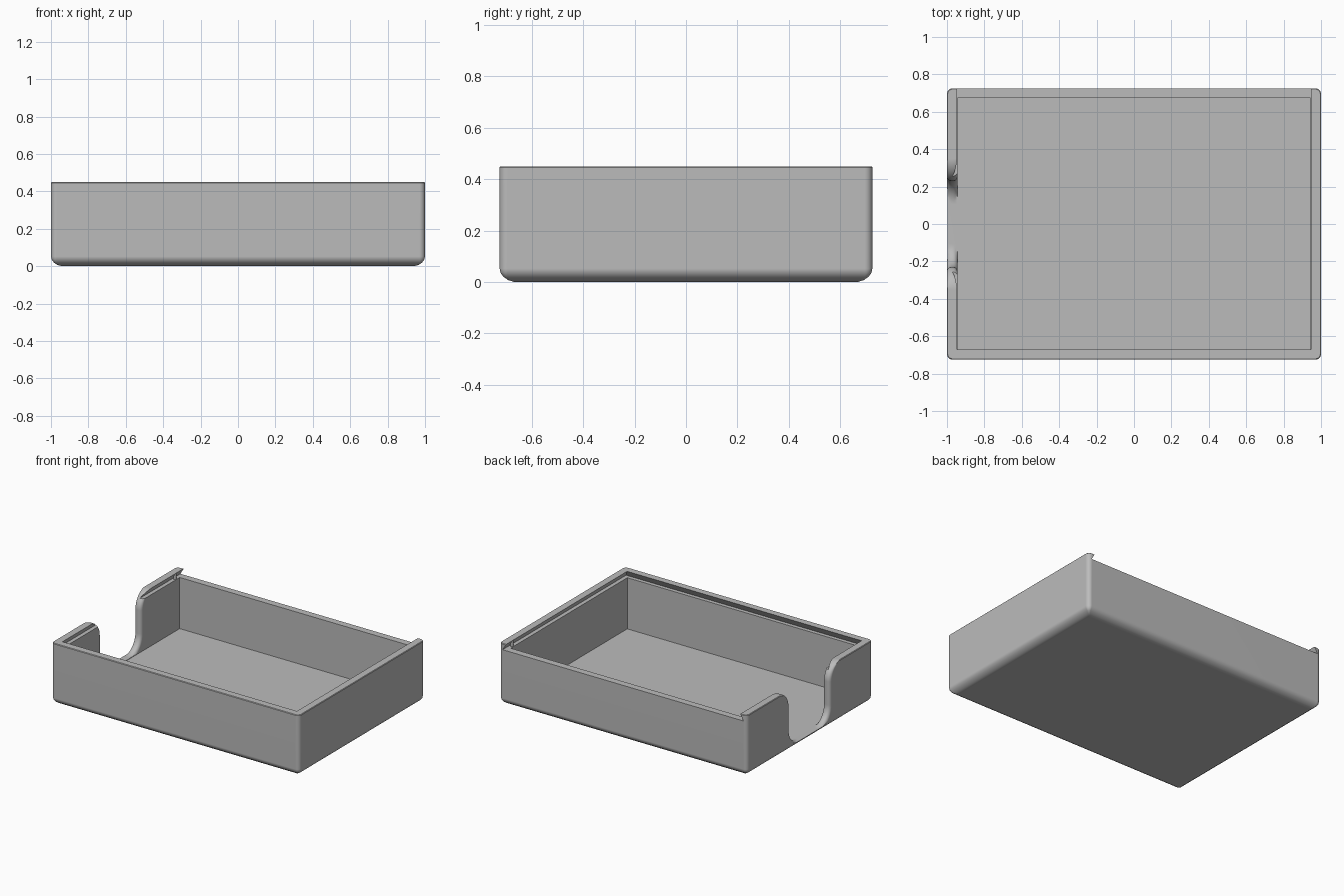
import bpy, bmesh, math

if "Cube" in bpy.data.objects:
    bpy.data.objects.remove(bpy.data.objects["Cube"], do_unlink=True)

HX, HY, TOP = 1.0, 0.725, 0.45      # outer half sizes and height
IX, FRONT, BACK = 0.943, -0.67, 0.675  # inside faces of the walls
FLOOR, LEDGE = 0.032, 0.405         # floor level, bottom of the lid groove

grey = bpy.data.materials.new("grey_plastic")
grey.use_nodes = True
grey.diffuse_color = (0.5, 0.5, 0.5, 1)
grey.node_tree.nodes["Principled BSDF"].inputs["Base Color"].default_value = (0.5, 0.5, 0.5, 1)


def loft(name, rings):
    """Solid through matching closed rings of points, capped at both ends."""
    bm = bmesh.new()
    rows = [[bm.verts.new(p) for p in ring] for ring in rings]
    n = len(rows[0])
    for a, b in zip(rows, rows[1:]):
        for i in range(n):
            j = (i + 1) % n
            bm.faces.new((a[i], a[j], b[j], b[i]))
    bm.faces.new(rows[0])
    bm.faces.new(rows[-1])
    bmesh.ops.recalc_face_normals(bm, faces=bm.faces)
    mesh = bpy.data.meshes.new(name)
    bm.to_mesh(mesh)
    bm.free()
    mesh.materials.append(grey)
    ob = bpy.data.objects.new(name, mesh)
    bpy.context.collection.objects.link(ob)
    return ob


def rounded_rect(inset, z, seg=6):
    r = max(0.03 - inset, 0.01)
    cx, cy = HX - inset - r, HY - inset - r
    ring = []
    for q, (sx, sy) in enumerate([(1, 1), (-1, 1), (-1, -1), (1, -1)]):
        for k in range(seg + 1):
            a = math.pi / 2 * (q + k / seg)
            ring.append((sx * cx + r * math.cos(a), sy * cy + r * math.sin(a), z))
    return ring


def rect(hx, y0, y1, z):
    return [(-hx, y0, z), (hx, y0, z), (hx, y1, z), (-hx, y1, z)]


def notch_ring(x, d, seg=10):
    """S-sided thumb notch outline, widened by d for the rounded rim."""
    half = [(0.35, 0.55)]
    for k in range(seg + 1):
        t = math.pi / 2 * k / seg
        r = 0.12 - d * math.sin(t)
        half.append((0.35 - r * math.sin(t), 0.33 + r * math.cos(t)))
    for k in range(seg + 1):
        t = math.pi / 2 * k / seg
        r = 0.125 + d
        half.append((0.105 + r * math.cos(t), max(0.16 - r * math.sin(t), 0.035)))
    return [(x, y, z) for y, z in half] + [(x, -y, z) for y, z in reversed(half)]


# Tray body with softened bottom edge
tray = loft("tray", [rounded_rect(i, z) for i, z in
                     [(0.058, 0), (0.034, 0.007), (0.015, 0.02), (0.004, 0.035),
                      (0, 0.052), (0, TOP - 0.004), (0.004, TOP)]])

# Storage space
cavity = loft("cavity_cutter", [rect(IX, FRONT, BACK, z) for z in (FLOOR, LEDGE + 0.02)])

# Dovetail groove for a sliding lid, open at the back
groove = loft("lid_groove_cutter", [rect(0.972, -0.698, 0.9, LEDGE),
                                    rect(0.946, -0.672, 0.9, TOP),
                                    rect(0.946, -0.672, 0.9, 0.55)])

# Thumb notch in the right wall, with rounded rims on both sides
R = 0.024
rim = [(R * (1 - math.cos(a)), R * (1 - math.sin(a)))
       for a in (math.pi / 2 * k / 5 for k in range(6))]
sections = [(-1.05, R)] + [(-HX + u, d) for u, d in rim]
sections += [(-IX - u, d) for u, d in reversed(rim)] + [(-0.9, R)]
notch = loft("notch_cutter", [notch_ring(x, d) for x, d in sections])

# Cut the tray, then discard the cutters
bpy.context.view_layer.objects.active = tray
for cutter in (cavity, groove, notch):
    cutter.hide_render = True
    mod = tray.modifiers.new(cutter.name, "BOOLEAN")
    mod.operation = "DIFFERENCE"
    mod.solver = "EXACT"
    mod.object = cutter
    bpy.ops.object.modifier_apply(modifier=mod.name)
    bpy.data.objects.remove(cutter, do_unlink=True)

# Small snap bumps near the back of the groove
bumps = []
for side, sx in (("left", 1), ("right", -1)):
    rings = [[(sx * 0.957 + 0.011 * math.cos(a), 0.64 + 0.011 * math.sin(a), z)
              for a in (math.tau * k / 16 for k in range(16))]
             for z in (LEDGE - 0.005, TOP - 0.001)]
    bumps.append(loft(side + "_lid_snap_bump", rings))

# Smooth rounded areas, keep corners crisp and flats flat
for ob in [tray] + bumps:
    bpy.ops.object.select_all(action="DESELECT")
    ob.select_set(True)
    bpy.context.view_layer.objects.active = ob
    bpy.ops.object.shade_smooth_by_angle(angle=math.radians(28))
    weighted = ob.modifiers.new("weighted_normals", "WEIGHTED_NORMAL")
    weighted.keep_sharp = True
